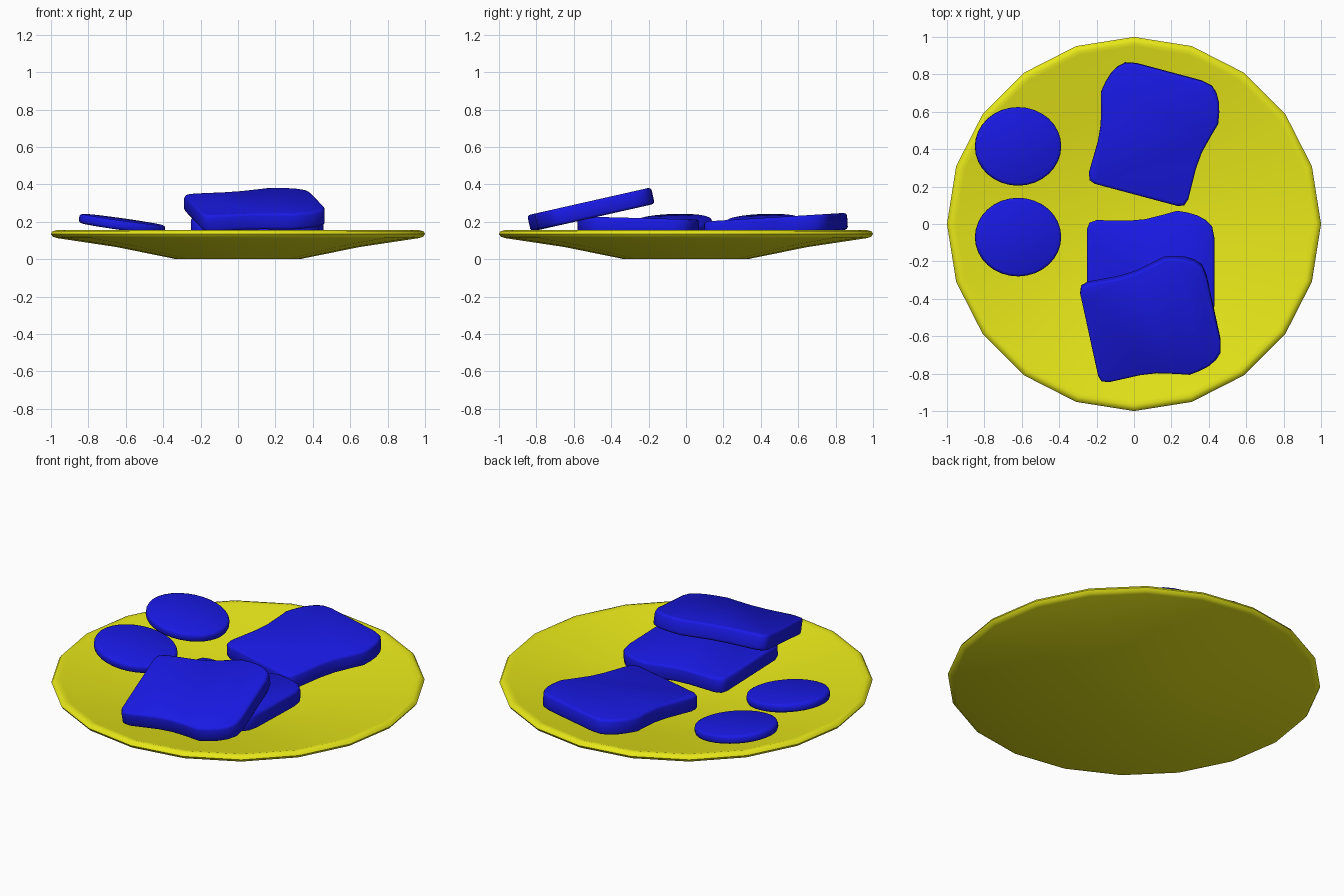
import bpy, bmesh, math
from mathutils import Matrix, Vector

if "Cube" in bpy.data.objects:
    bpy.data.objects.remove(bpy.data.objects["Cube"])


def material(name, color):
    m = bpy.data.materials.new(name)
    m.diffuse_color = color
    m.use_nodes = True
    m.node_tree.nodes["Principled BSDF"].inputs["Base Color"].default_value = m.diffuse_color
    return m


YELLOW = material("plate_yellow", (0.8, 0.8, 0.01, 1))
BLUE = material("food_blue", (0.01, 0.01, 0.8, 1))


def finish(bm, name, mat, angle):
    bmesh.ops.recalc_face_normals(bm, faces=bm.faces)
    me = bpy.data.meshes.new(name)
    bm.to_mesh(me)
    bm.free()
    ob = bpy.data.objects.new(name, me)
    bpy.context.collection.objects.link(ob)
    me.materials.append(mat)
    bpy.ops.object.select_all(action='DESELECT')
    ob.select_set(True)
    bpy.context.view_layer.objects.active = ob
    bpy.ops.object.shade_smooth_by_angle(angle=math.radians(angle))
    return ob


def slab(name, outline, thick, inset, loc, tilt_x, tilt_y, spin):
    """Flat piece with softened rims, spun about z and then tilted."""
    bm = bmesh.new()
    h = thick / 2
    levels = [(-h, inset), (-h + inset * .3, inset * .3), (-h + inset, 0),
              (h - inset, 0), (h - inset * .3, inset * .3), (h, inset)]
    size = max(max(abs(x), abs(y)) for x, y in outline)
    rings = []
    for z, cut in levels:
        s = 1 - cut / size
        rings.append([bm.verts.new((x * s, y * s, z)) for x, y in outline])
    n = len(outline)
    for a, b in zip(rings, rings[1:]):
        for i in range(n):
            bm.faces.new((a[i], a[(i + 1) % n], b[(i + 1) % n], b[i]))
    bm.faces.new(rings[0][::-1])
    bm.faces.new(rings[-1])
    turn = (Matrix.Rotation(math.radians(tilt_x), 4, 'X')
            @ Matrix.Rotation(math.radians(tilt_y), 4, 'Y')
            @ Matrix.Rotation(math.radians(spin), 4, 'Z'))
    bm.transform(Matrix.Translation(Vector(loc)) @ turn)
    return finish(bm, name, BLUE, 50)


# Plate: 20-sided lathe with a rounded rim
profile = [(0, 0), (.33, 0), (.65, .065), (.97, .113), (.99, .12), (1, .135),
           (.99, .15), (.97, .155), (.95, .15), (.62, .1), (.33, .04), (0, .04)]
bm = bmesh.new()
verts = [bm.verts.new((r, 0, z)) for r, z in profile]
edges = [bm.edges.new(p) for p in zip(verts, verts[1:])]
bmesh.ops.spin(bm, geom=verts + edges, cent=(0, 0, 0), axis=(0, 0, 1),
               angle=2 * math.pi, steps=20, use_duplicate=False)
bmesh.ops.remove_doubles(bm, verts=bm.verts, dist=.0005)
finish(bm, "plate", YELLOW, 60)

# Bread slices: one mirrored half outline, placed three times
half = [(.23, -.34), (.262, -.328), (.275, -.29), (.272, -.12), (.28, -.03),
        (.305, .07), (.325, .14), (.315, .2), (.30, .25), (.275, .295),
        (.24, .328), (.18, .34)]
bread = half + [(-x, y) for x, y in reversed(half)]
for name, loc, tilt, spin in [
        ("back_slice", (.1, .485, .18), 3.5, -15),
        ("middle_slice", (.09, -.255, .175), -1.5, -90),
        ("top_slice", (.093, -.518, .263), 12.7, -78)]:
    slab(name, bread, .09, .015, loc, tilt, 0, spin)

# Round discs leaning on the plate rim
oval = [(.232 * math.cos(i * math.tau / 32), .21 * math.sin(i * math.tau / 32))
        for i in range(32)]
for name, y in [("back_disc", .415), ("front_disc", -.07)]:
    slab(name, oval, .05, .016, (-.62, y, .187), 2, 8, 0)
